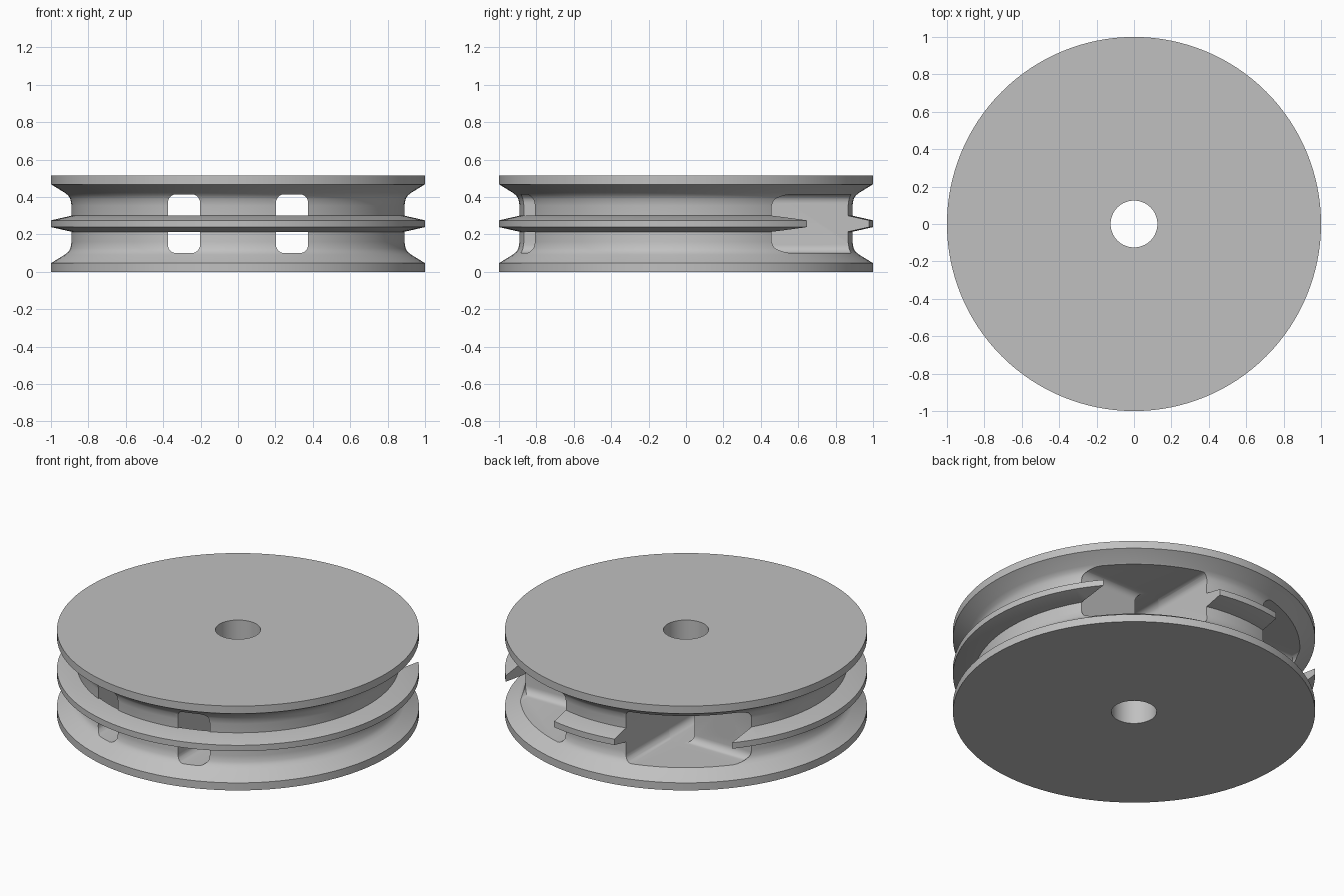
import bpy, bmesh, math
from mathutils import Vector

cube = bpy.data.objects.get("Cube")
if cube:
    bpy.data.objects.remove(cube, do_unlink=True)

H = 0.514
MID = H / 2
SEGMENTS = 128

grey = bpy.data.materials.new("light grey")
grey.use_nodes = True
COLOUR = (0.53, 0.53, 0.53, 1)
grey.diffuse_color = COLOUR
grey.node_tree.nodes["Principled BSDF"].inputs["Base Color"].default_value = COLOUR


def add_object(name, bm):
    bmesh.ops.recalc_face_normals(bm, faces=bm.faces)
    mesh = bpy.data.meshes.new(name)
    bm.to_mesh(mesh)
    bm.free()
    mesh.materials.append(grey)
    obj = bpy.data.objects.new(name, mesh)
    bpy.context.collection.objects.link(obj)
    return obj


def lathe(name, profile):
    """Revolve a closed (radius, height) outline around z."""
    bm = bmesh.new()
    rings = []
    for i in range(SEGMENTS):
        a = math.tau * i / SEGMENTS
        rings.append([bm.verts.new((r * math.cos(a), r * math.sin(a), z)) for r, z in profile])
    n = len(profile)
    for i, ring in enumerate(rings):
        after = rings[(i + 1) % SEGMENTS]
        for j in range(n):
            k = (j + 1) % n
            bm.faces.new((ring[j], after[j], after[k], ring[k]))
    return add_object(name, bm)


def box_cutter(x0, x1, y0, y1, bevel_axes, radius=0.045):
    """Box spanning the cavity height, rounded along edges of the given axes."""
    bm = bmesh.new()
    bmesh.ops.create_cube(bm, size=1)
    size = Vector((x1 - x0, y1 - y0, 0.315))
    centre = Vector(((x0 + x1) / 2, (y0 + y1) / 2, MID))
    for v in bm.verts:
        v.co = v.co * size + centre
    edges = []
    for e in bm.edges:
        d = e.verts[0].co - e.verts[1].co
        if any(abs(d[axis]) > 0.01 for axis in bevel_axes):
            edges.append(e)
    bmesh.ops.bevel(bm, geom=edges, offset=radius, segments=6, profile=0.5, affect='EDGES')
    return add_object("cutter", bm)


def round_cutter(radius, start, end):
    """Cylinder between two points."""
    start, end = Vector(start), Vector(end)
    bm = bmesh.new()
    bmesh.ops.create_cone(bm, cap_ends=True, segments=48, radius1=radius,
                          radius2=radius, depth=(end - start).length)
    turn = (end - start).to_track_quat('Z', 'Y')
    for v in bm.verts:
        v.co = turn @ v.co + (start + end) / 2
    return add_object("cutter", bm)


def cut(obj, cutters):
    bpy.context.view_layer.objects.active = obj
    for cutter in cutters:
        mod = obj.modifiers.new("cut", 'BOOLEAN')
        mod.operation = 'DIFFERENCE'
        mod.solver = 'EXACT'
        mod.object = cutter
        bpy.ops.object.modifier_apply(modifier=mod.name)


# Wheel core: bore, two rims with conical flanges, filleted groove floor
lower = [(0.125, 0), (1, 0), (1, 0.046), (0.925, 0.092), (0.907, 0.107), (0.896, 0.125), (0.89, 0.16)]
upper = [(r, H - z) for r, z in reversed(lower)]
core = lathe("pulley_core", lower + upper)

# Divider ridge between the two grooves
ridge = lathe("divider_ridge", [(0.88, MID - 0.043), (0.89, MID - 0.043), (1, MID - 0.018),
                                (1, MID + 0.018), (0.89, MID + 0.043), (0.88, MID + 0.043)])

# Mirrored rear notches, cord slots and cord holes
notches, core_cuts = [], []
for side in (1, -1):
    notch_x = sorted((side * 0.203, side * 0.763))
    slot_x = sorted((side * 0.203, side * 0.375))
    notches.append(box_cutter(*notch_x, 0.455, 1.3, (0, 1)))
    core_cuts.append(box_cutter(*slot_x, -1.2, 0.55, (1,)))
    core_cuts.append(round_cutter(0.072, (side * 0.577, -0.333, MID), (side * 0.577, 0.6, MID)))

# Three mounting holes
for i in range(3):
    a = math.pi / 2 + math.tau * i / 3
    x, y = 0.667 * math.cos(a), 0.667 * math.sin(a)
    core_cuts.append(round_cutter(0.086, (x, y, -0.1), (x, y, H + 0.1)))

cut(core, notches + core_cuts)
cut(ridge, notches)
for cutter in notches + core_cuts:
    bpy.data.objects.remove(cutter, do_unlink=True)

# Smooth round surfaces, keep edges sharp
for obj in (core, ridge):
    bpy.ops.object.select_all(action='DESELECT')
    obj.select_set(True)
    bpy.context.view_layer.objects.active = obj
    bpy.ops.object.shade_smooth_by_angle(angle=math.radians(25))
